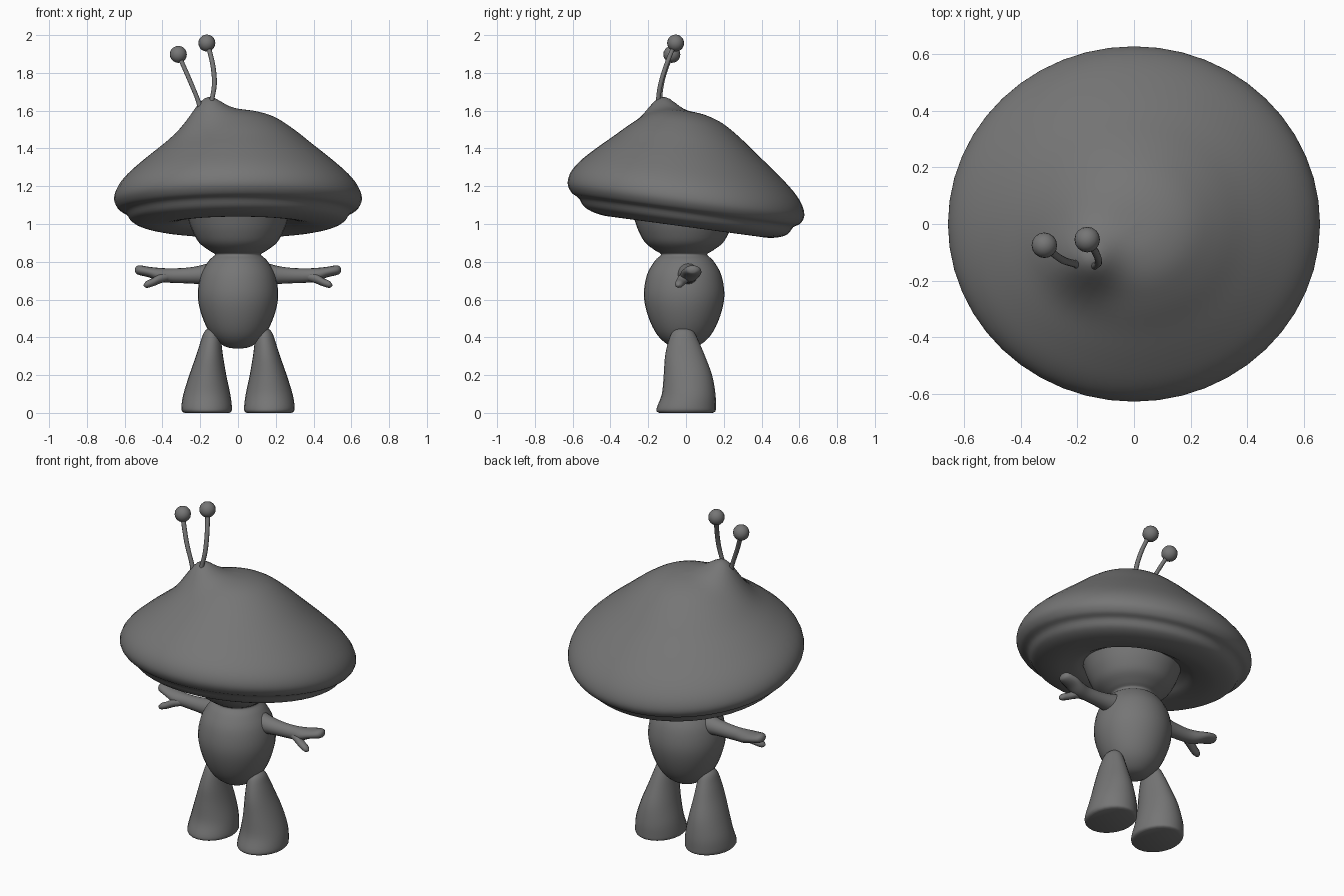
import bpy, bmesh, math, random
from mathutils import Vector
from mathutils.bvhtree import BVHTree

random.seed(4)
cube = bpy.data.objects.get("Cube")
if cube:
    bpy.data.objects.remove(cube, do_unlink=True)

# One plain grey clay colour
clay = bpy.data.materials.new("grey clay")
clay.use_nodes = True
GREY = (0.18, 0.18, 0.18, 1)
clay.diffuse_color = GREY
clay.node_tree.nodes["Principled BSDF"].inputs["Base Color"].default_value = GREY


def finish(name, bm, angle=60):
    """Turn a bmesh into a smooth shaded object."""
    bmesh.ops.recalc_face_normals(bm, faces=bm.faces)
    mesh = bpy.data.meshes.new(name)
    bm.to_mesh(mesh)
    bm.free()
    obj = bpy.data.objects.new(name, mesh)
    bpy.context.collection.objects.link(obj)
    mesh.materials.append(clay)
    bpy.ops.object.select_all(action='DESELECT')
    obj.select_set(True)
    bpy.context.view_layer.objects.active = obj
    bpy.ops.object.shade_smooth_by_angle(angle=math.radians(angle))
    return obj


def resample(rows, steps):
    """Smooth curve through the section rows."""
    out = []
    for i in range(len(rows) - 1):
        a, b, c, d = (rows[max(0, min(len(rows) - 1, i + k))] for k in (-1, 0, 1, 2))
        for s in range(steps):
            t = s / steps
            out.append([q + 0.5 * t * (r - p + t * (2*p - 5*q + 4*r - s3 + t * (3*(q - r) + s3 - p)))
                        for p, q, r, s3 in zip(a, b, c, d)])
    return out + [list(rows[-1])]


def loft(rows, place, sides=24, steps=4):
    """Elliptical sections (along, centre u, centre v, radius u, radius v)."""
    bm = bmesh.new()
    rings = []
    for w, u, v, ru, rv in resample(rows, steps):
        rings.append([bm.verts.new(place(w, u + max(ru, 0.001) * math.cos(a), v + max(rv, 0.001) * math.sin(a)))
                      for a in (2 * math.pi * k / sides for k in range(sides))])
    for lo, hi in zip(rings, rings[1:]):
        for k in range(sides):
            n = (k + 1) % sides
            bm.faces.new((lo[k], lo[n], hi[n], hi[k]))
    bm.faces.new(rings[0])
    bm.faces.new(rings[-1])
    return bm


def upright(w, u, v):
    return (u, v, w)


def lathe(profile, y=0, squash=1):
    return [(z, 0, y, r, r * squash) for r, z in profile]


# Body with neck and the lower half of the head
finish("body", loft(lathe([
    (0, .34), (.07, .352), (.14, .41), (.19, .51), (.213, .62), (.197, .73),
    (.155, .805), (.122, .838), (.15, .858), (.205, .9), (.24, .96), (.262, 1.02),
    (.28, 1.08)], -.01), upright, 32))


# Cap: tilted back, with a small peak under the feelers
def cap_place(w, x, y):
    bump = .1 * math.exp(-((x + .17) ** 2 + (y + .13) ** 2) / .0105)
    return (x, y, w - .135 * y + (bump if w > 1.2 else 0))


cap_bm = loft(lathe([
    (.24, 1.05), (.29, 1.025), (.34, 1.0), (.43, .985), (.51, .995), (.565, 1.02),
    (.595, 1.06), (.635, 1.085), (.656, 1.13), (.64, 1.19), (.59, 1.255), (.5, 1.335),
    (.4, 1.415), (.3, 1.495), (.2, 1.56), (.1, 1.592), (0, 1.6)], 0, .955),
    cap_place, 48)
tree = BVHTree.FromBMesh(cap_bm)
finish("cap", cap_bm)

# Lumpy spots sitting on the cap: x, y, half length, half width, turn in degrees
SPOTS = [(.02, .54, .095, .06, 0), (.28, .33, .09, .065, -30), (.51, .21, .085, .07, 105),
         (.35, -.03, .085, .06, 100), (.56, -.14, .08, .06, 100), (.14, -.18, .07, .058, 30),
         (.29, -.33, .08, .06, 25), (.0, -.44, .095, .08, 20), (-.34, -.36, .08, .065, -35),
         (-.55, -.11, .085, .065, 110), (-.42, .18, .1, .075, 60), (-.1, .22, .08, .068, 40)]
for x, y, length, width, turn in SPOTS:
    spot, normal, _, _ = tree.ray_cast(Vector((x, y, 3)), Vector((0, 0, -1)))
    if normal.z < 0:
        normal = -normal
    a = math.radians(turn)
    along = Vector((math.cos(a), math.sin(a), 0))
    along = (along - normal * along.dot(normal)).normalized()
    across = normal.cross(along)
    bm = bmesh.new()
    bmesh.ops.create_icosphere(bm, subdivisions=1, radius=1)
    for v in bm.verts:
        v.co *= random.uniform(.9, 1.12)
    bmesh.ops.subdivide_edges(bm, edges=bm.edges, cuts=1, use_grid_fill=True, smooth=.6)
    for v in bm.verts:
        p = v.co
        v.co = spot + along * p.x * length + across * p.y * width + normal * p.z * .032
    finish("cap_spot", bm)

# Feelers with round tips
FEELERS = {
    "right_feeler": [(1.58, -.19, -.145), (1.65, -.21, -.14), (1.76, -.255, -.125), (1.88, -.308, -.085)],
    "left_feeler": [(1.58, -.15, -.15), (1.65, -.14, -.148), (1.74, -.125, -.135),
                    (1.84, -.133, -.105), (1.94, -.157, -.065)]}
for name, path in FEELERS.items():
    rows = [(*p, .02 - .007 * min(i, 1), .02 - .007 * min(i, 1)) for i, p in enumerate(path)]
    finish(name, loft(rows, upright, 10))
    z, x, y = path[-1]
    bm = bmesh.new()
    bmesh.ops.create_uvsphere(bm, u_segments=16, v_segments=10, radius=.045)
    bmesh.ops.translate(bm, verts=bm.verts, vec=(x - .008, y + .01, z + .018))
    finish(name + "_tip", bm)

# Legs and arms on both sides
LEG = [(0, .165, 0, .118, .14), (.008, .165, 0, .13, .155), (.03, .166, .002, .134, .156),
       (.1, .165, .014, .124, .142), (.2, .16, .01, .098, .128), (.3, .151, -.005, .072, .106),
       (.38, .143, -.013, .054, .08), (.43, .138, -.015, .04, .055), (.455, .134, -.015, .012, .02)]
ARM = [(.15, .01, .735, .06, .06), (.21, .01, .73, .05, .048), (.28, .012, .727, .042, .041),
       (.36, .015, .727, .04, .038), (.42, .02, .732, .05, .036), (.47, .03, .745, .052, .028),
       (.52, .035, .755, .042, .026), (.54, .035, .756, .025, .018), (.546, .035, .756, .003, .003)]
THUMB = [(.36, .0, .722, .02, .02), (.41, -.012, .712, .03, .026), (.45, -.028, .692, .026, .022),
         (.485, -.038, .68, .02, .018), (.5, -.04, .676, .003, .003)]
for side, s in (("left", 1), ("right", -1)):
    finish(side + "_leg", loft(LEG, lambda w, u, v: (s * u, v, w)))
    finish(side + "_arm", loft(ARM, lambda w, u, v: (s * w, u, v), 16))
    finish(side + "_thumb", loft(THUMB, lambda w, u, v: (s * w, u, v), 12))
